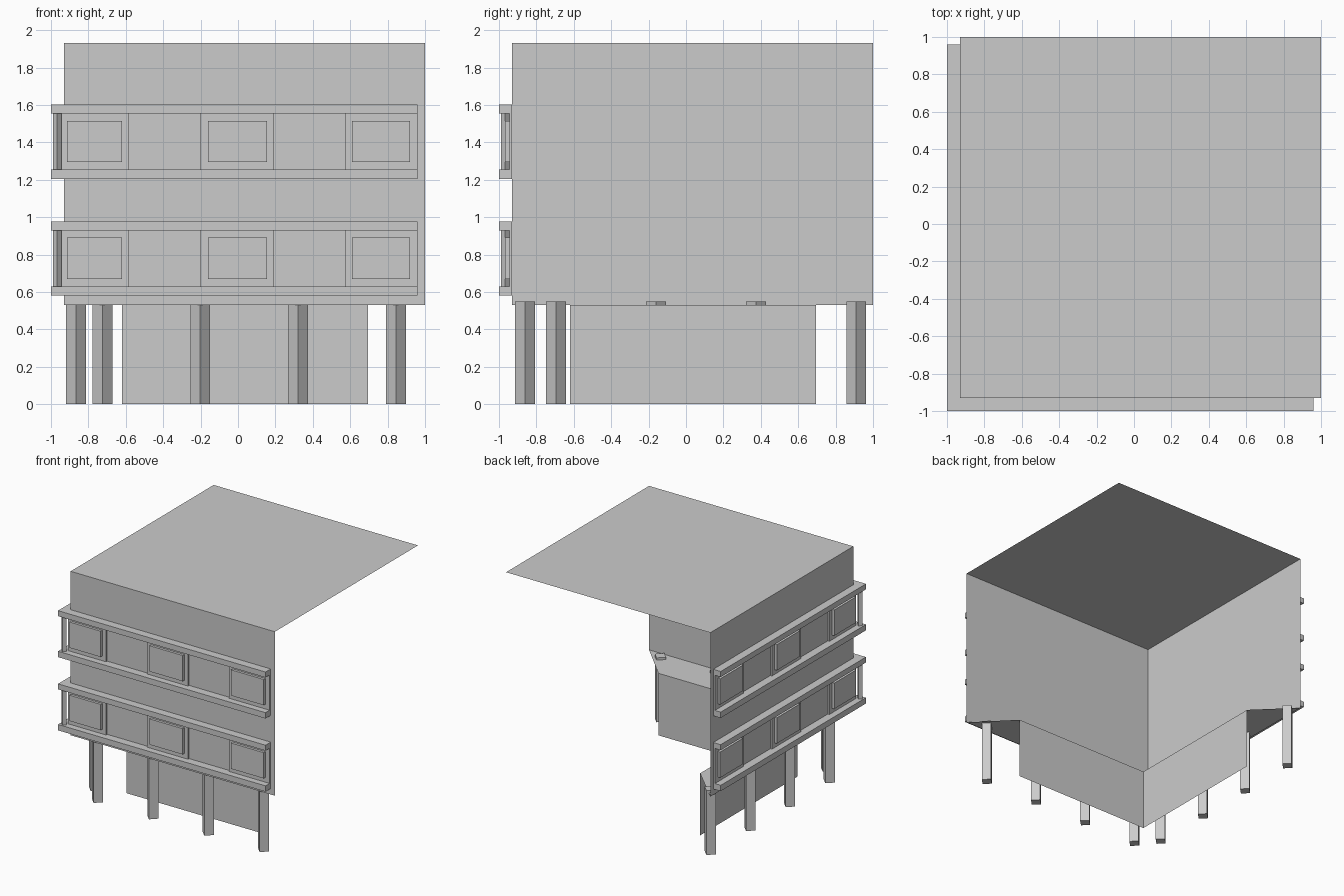
import bpy, bmesh
from math import pi

if "Cube" in bpy.data.objects:
    bpy.data.objects.remove(bpy.data.objects["Cube"])

W = -0.93            # outer wall plane (front and left)
G = -0.62            # ground floor wall plane
E = 1.0              # open far edge of the building
GE = 0.695           # open far edge of the ground floor
BASE, TOP = 0.53, 1.93


def finish(name, bm):
    me = bpy.data.meshes.new(name)
    bm.to_mesh(me)
    bm.free()
    ob = bpy.data.objects.new(name, me)
    bpy.context.collection.objects.link(ob)
    return ob


def sheet(name, *polys):
    bm = bmesh.new()
    for p in polys:
        bm.faces.new([bm.verts.new(c) for c in p])
    bmesh.ops.remove_doubles(bm, verts=bm.verts, dist=1e-5)
    return finish(name, bm)


def prism(name, outline, z0, z1):
    bm = bmesh.new()
    face = bm.faces.new([bm.verts.new((x, y, z0)) for x, y in outline])
    new = bmesh.ops.extrude_face_region(bm, geom=[face])["geom"]
    bmesh.ops.translate(bm, vec=(0, 0, z1 - z0),
                        verts=[v for v in new if isinstance(v, bmesh.types.BMVert)])
    bmesh.ops.recalc_face_normals(bm, faces=bm.faces)
    return finish(name, bm)


def facade_box(name, a0, a1, d0, d1, z0, z1):
    """Box on the front wall, and its twin on the left wall (x and y swapped)."""
    front = [(a0, d0), (a1, d0), (a1, d1), (a0, d1)]
    prism("front_" + name, front, z0, z1)
    prism("left_" + name, [(y, x) for x, y in front], z0, z1)


def diamond_post(name, x, y, r, z0, z1):
    ring = [(x - r, y), (x, y - r), (x + r, y), (x, y + r)]
    prism(name, ring, z0, z1)


def corner_walls(name, w, e, z0, z1):
    """Front and left wall only; the back and right sides are open."""
    sheet(name,
          [(w, w, z0), (e, w, z0), (e, w, z1), (w, w, z1)],
          [(w, e, z0), (w, w, z0), (w, w, z1), (w, e, z1)])


# Walls, roof and the mitred underside between the two storeys
corner_walls("upper_walls", W, E, BASE, TOP)
corner_walls("ground_walls", G, GE, 0, BASE)
sheet("roof", [(W, W, TOP), (E, W, TOP), (E, E, TOP), (W, E, TOP)])
sheet("overhang_floor",
      [(W, W, BASE), (G, G, BASE), (GE, G, BASE), (E, W, BASE)],
      [(W, W, BASE), (W, E, BASE), (G, GE, BASE), (G, G, BASE)])

# Window bands, one per storey
RAIL = [(-1, -1), (0.96, -1), (0.96, W), (W, W), (W, 0.96), (-1, 0.96)]
for i, z in enumerate((0.58, 1.205)):
    low, high = z + 0.05, z + 0.35
    prism(f"lower_ledge_{i}", RAIL, z, low)
    prism(f"upper_ledge_{i}", RAIL, high, high + 0.047)
    diamond_post(f"corner_post_{i}", -0.967, -0.967, 0.023, low, high)
    # Window panels with a raised pane
    for j, (p0, p1, w0, w1) in enumerate([(-0.945, -0.585, -0.915, -0.62),
                                          (-0.20, 0.19, -0.16, 0.155),
                                          (0.575, 0.96, 0.61, 0.92)]):
        facade_box(f"window_panel_{i}_{j}", p0, p1, -0.945, W, low, high)
        facade_box(f"window_pane_{i}_{j}", w0, w1, -0.967, -0.945,
                   low + 0.04, high - 0.04)

# Ground floor columns, set diamond-wise along the front and left
for k in range(4):
    diamond_post(f"front_column_{k}", -0.725 + 0.523 * k, -0.86, 0.053, 0, 0.55)
    diamond_post(f"left_column_{k}", -0.867, -0.695 + 0.535 * k, 0.053, 0, 0.55)
